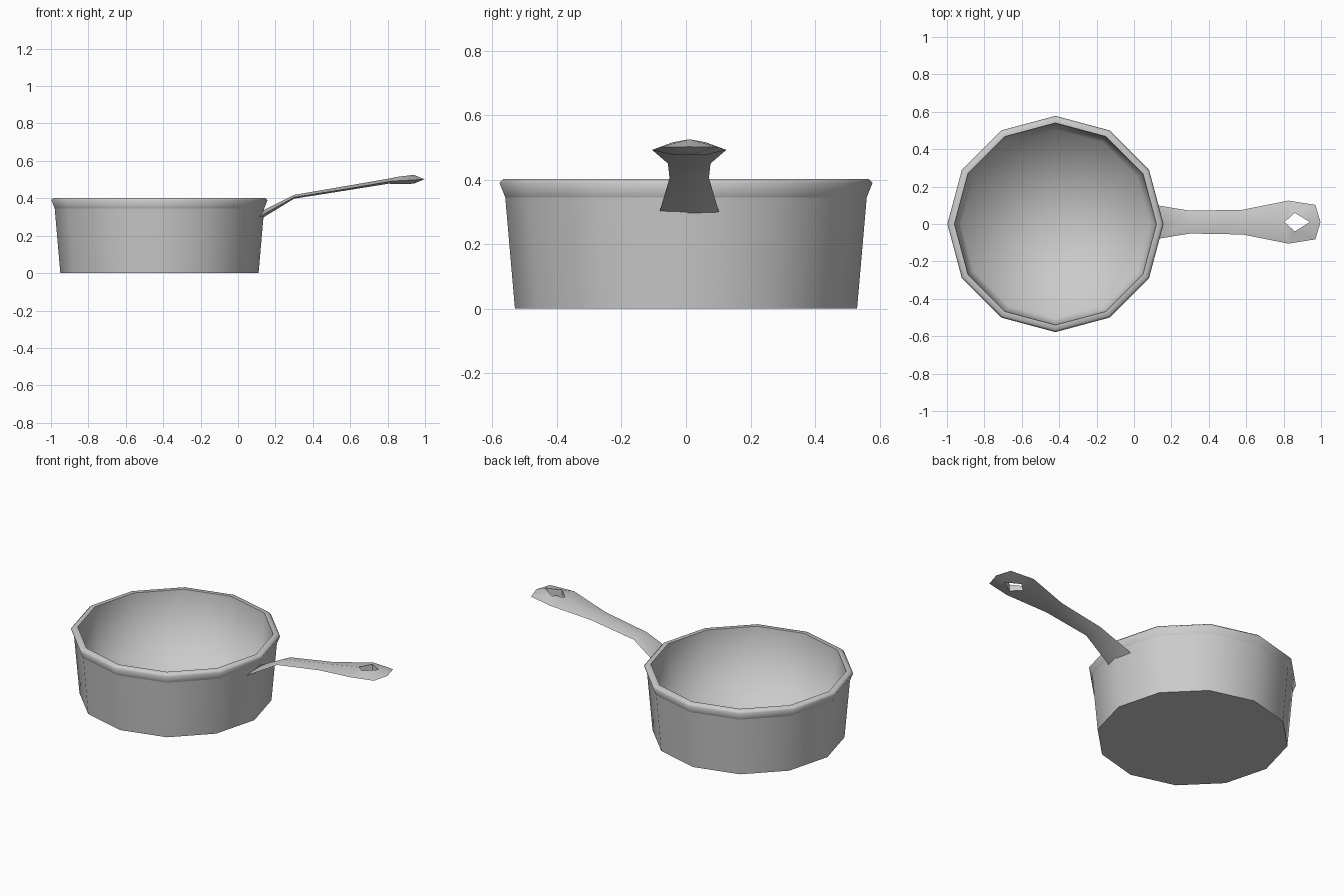
import bpy, bmesh
from math import cos, sin, pi

cube = bpy.data.objects.get("Cube")
if cube:
    bpy.data.objects.remove(cube, do_unlink=True)

metal = bpy.data.materials.new("grey metal")
metal.use_nodes = True
GREY = (0.6, 0.6, 0.6, 1)
metal.diffuse_color = GREY
metal.node_tree.nodes["Principled BSDF"].inputs["Base Color"].default_value = GREY


def finish(bm, name):
    """Turn a bmesh into a smooth-shaded metal object."""
    bmesh.ops.remove_doubles(bm, verts=bm.verts, dist=0.0005)
    bmesh.ops.recalc_face_normals(bm, faces=bm.faces)
    for f in bm.faces:
        f.smooth = True
    mesh = bpy.data.meshes.new(name)
    bm.to_mesh(mesh)
    bm.free()
    mesh.materials.append(metal)
    obj = bpy.data.objects.new(name, mesh)
    bpy.context.collection.objects.link(obj)
    return obj


# Pan: twelve-sided lathe of (radius, height), outside bottom to inside floor
SIDES, PAN_X = 12, -0.42
profile = [(0.53, 0), (0.56, 0.345), (0.578, 0.39), (0.566, 0.402),
           (0.54, 0.402), (0.505, 0.025)]
bm = bmesh.new()
rings = [[bm.verts.new((PAN_X + r * cos(2 * pi * i / SIDES),
                        r * sin(2 * pi * i / SIDES), z)) for i in range(SIDES)]
         for r, z in profile]
for lo, hi in zip(rings, rings[1:]):
    for i in range(SIDES):
        j = (i + 1) % SIDES
        bm.faces.new((lo[i], lo[j], hi[j], hi[i]))
bm.faces.new(rings[0])
# Inside floor meets in the middle and blends smoothly into the wall
centre = bm.verts.new((PAN_X, 0, profile[-1][1]))
for i in range(SIDES):
    bm.faces.new((rings[-1][i], rings[-1][(i + 1) % SIDES], centre))
# Crisp edges around the base, under the lip and at the inner rim
for ring in (rings[0], rings[1], rings[4]):
    for i in range(SIDES):
        bm.edges.get((ring[i], ring[(i + 1) % SIDES])).smooth = False
finish(bm, "pan")

# Handle: one half per side; each station has an outer edge point and a
# pair of inner points (top and bottom) that part around the hanging hole
HANDLE_Y = 0.01
# edge x, edge y, edge z, inner x, inner y, top z, bottom z
stations = [
    (0.11, 0.092, 0.30, 0.115, 0, 0.325, 0.285),
    (0.30, 0.061, 0.405, 0.30, 0, 0.418, 0.398),
    (0.58, 0.066, 0.45, 0.58, 0, 0.466, 0.442),
    (0.825, 0.115, 0.492, 0.805, 0, 0.505, 0.478),
    (0.97, 0.092, 0.50, 0.86, 0.05, 0.516, 0.476),
    (0.997, 0, 0.502, 0.94, 0, 0.525, 0.478),
]
HOLE_START = 3
bm = bmesh.new()
for side in (1, -1):
    def point(x, y, z):
        return bm.verts.new((x, HANDLE_Y + side * y, z))
    edge = [point(s[0], s[1], s[2]) for s in stations]
    top = [point(s[3], s[4], s[5]) for s in stations]
    bottom = [point(s[3], s[4], s[6]) for s in stations]
    for i in range(len(stations) - 1):
        bm.faces.new((edge[i], edge[i + 1], top[i + 1], top[i]))
        bm.faces.new((edge[i], bottom[i], bottom[i + 1], edge[i + 1]))
        if i >= HOLE_START:
            bm.faces.new((top[i], top[i + 1], bottom[i + 1], bottom[i]))
    bm.faces.new((edge[0], top[0], bottom[0]))
handle = finish(bm, "handle")
for obj in bpy.context.selected_objects:
    obj.select_set(False)
handle.select_set(True)
bpy.context.view_layer.objects.active = handle
bpy.ops.object.shade_smooth_by_angle(angle=pi * 0.4)
